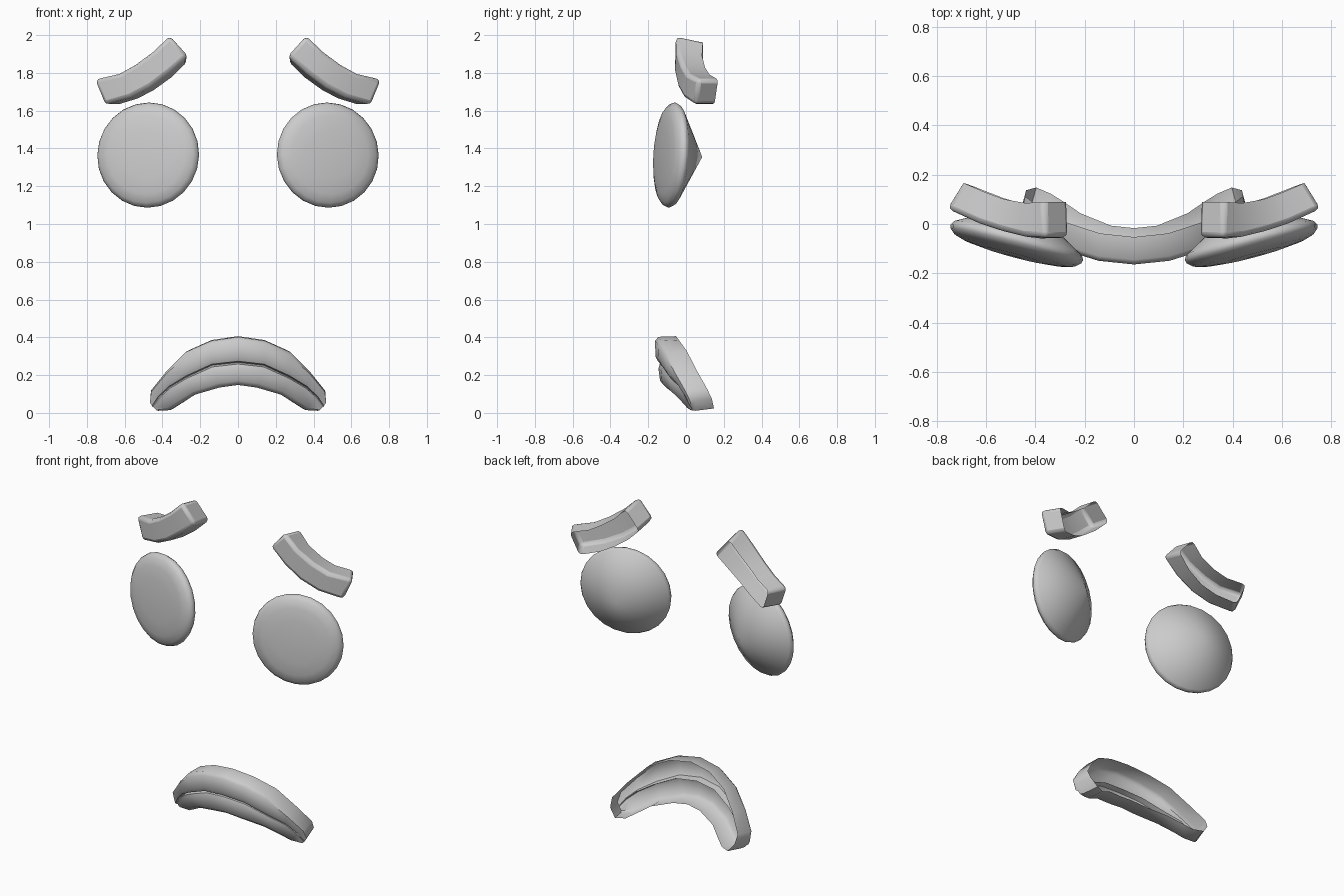
import bpy, bmesh, math
from mathutils import Vector, Matrix

if "Cube" in bpy.data.objects:
    bpy.data.objects.remove(bpy.data.objects["Cube"])


def finish(bm, name, angle=40):
    bmesh.ops.remove_doubles(bm, verts=bm.verts, dist=0.0005)
    bmesh.ops.recalc_face_normals(bm, faces=bm.faces)
    me = bpy.data.meshes.new(name)
    bm.to_mesh(me)
    bm.free()
    ob = bpy.data.objects.new(name, me)
    bpy.context.collection.objects.link(ob)
    bpy.ops.object.select_all(action='DESELECT')
    ob.select_set(True)
    bpy.context.view_layer.objects.active = ob
    bpy.ops.object.shade_smooth_by_angle(angle=math.radians(angle))
    return ob


def loft(name, sections, angle=40):
    """Skin open cross-sections, close the two ends, leave the back open."""
    bm = bmesh.new()
    rows = [[bm.verts.new(p) for p in s] for s in sections]
    for a, b in zip(rows, rows[1:]):
        for i in range(len(a) - 1):
            bm.faces.new((a[i], a[i + 1], b[i + 1], b[i]))
    bm.faces.new(rows[0][::-1])
    bm.faces.new(rows[-1])
    return finish(bm, name, angle)


# Eyes: shallow domed discs with a conical back
EYE = [(0, 0.052), (0.13, 0.049), (0.21, 0.04), (0.255, 0.027),
       (0.274, 0.01), (0.279, -0.006), (0.268, -0.024), (0, -0.172)]


def eye(side, name):
    n = Vector((side * 0.259, -0.966, 0.06))
    mat = Matrix.Translation((side * 0.477, -0.08, 1.365)) @ \
        n.to_track_quat('Z', 'Y').to_matrix().to_4x4()
    bm = bmesh.new()
    vs = [bm.verts.new((r, 0, h)) for r, h in EYE]
    es = [bm.edges.new(p) for p in zip(vs, vs[1:])]
    bmesh.ops.spin(bm, geom=vs + es, cent=(0, 0, 0), axis=(0, 0, 1),
                   angle=2 * math.pi, steps=24, use_duplicate=False)
    bm.transform(mat)
    finish(bm, name, 50)


# Brows: top edge, bottom edge of the front face, and vector to the open back
BROW = [((0.36, -0.055, 2.0), (0.262, -0.055, 1.89), (0.005, 0.145, -0.03)),
        ((0.45, -0.05, 1.915), (0.365, -0.06, 1.80), (-0.01, 0.135, -0.025)),
        ((0.545, -0.025, 1.845), (0.465, -0.045, 1.725), (-0.02, 0.125, -0.015)),
        ((0.635, 0.005, 1.795), (0.57, -0.015, 1.67), (-0.04, 0.12, -0.005)),
        ((0.765, 0.065, 1.765), (0.71, 0.045, 1.63), (-0.065, 0.105, 0.0))]


def brow(side, name):
    secs = []
    for hi, lo, back in BROW:
        hi, lo, back = Vector(hi), Vector(lo), Vector(back)
        pts = [hi + back, hi, lo, lo + back]
        secs.append([(side * p.x, p.y, p.z) for p in pts])
    ob = loft(name, secs)
    bev = ob.modifiers.new("rounded_edges", 'BEVEL')
    bev.width = 0.022
    bev.segments = 2
    bev.limit_method = 'ANGLE'
    bev.angle_limit = math.radians(45)


for s, n in ((-1, "left"), (1, "right")):
    eye(s, n + "_eye")
    brow(s, n + "_brow")

# Mouth: top, groove and bottom lines of a frowning pair of lips
MOUTH = [((0, -0.165, 0.402), (0, -0.16, 0.265), (0, -0.14, 0.147)),
         ((0.145, -0.15, 0.38), (0.14, -0.145, 0.249), (0.10, -0.13, 0.133)),
         ((0.28, -0.108, 0.32), (0.275, -0.102, 0.187), (0.23, -0.08, 0.095)),
         ((0.385, -0.055, 0.215), (0.365, -0.045, 0.135), (0.31, -0.03, 0.045)),
         ((0.466, 0.0, 0.115), (0.42, -0.005, 0.085), (0.365, 0.0, 0.012)),
         ((0.468, 0.025, 0.06), (0.455, 0.02, 0.035), (0.43, 0.025, 0.008))]
GROOVE = [1, 1, 1, 0.8, 0.15, 0.05]
# (position from top 0 to bottom 2, depth)
LIPS = [(0, 1.0), (0, 0.18), (0.14, 0), (0.75, 0), (0.94, 0.1), (1, 0.5),
        (1.06, 0.18), (1.25, 0.08), (1.8, 0.06), (2, 0.22), (2, 1.1)]


def lip_section(i, side):
    hi, mid, lo = (Vector(p) for p in MOUTH[i])
    k = i / 5
    back = Vector((-0.03 * k, 0.112, 0.004 + 0.01 * k))
    out = []
    for t, d in LIPS:
        p = hi.lerp(mid, t) if t <= 1 else mid.lerp(lo, t - 1)
        if 0.9 < t < 1.2:
            d *= GROOVE[i]
        p = p + back * d
        out.append((side * p.x, p.y, p.z))
    return out


loft("mouth", [lip_section(i, -1) for i in range(5, 0, -1)] +
     [lip_section(i, 1) for i in range(6)], 50)
